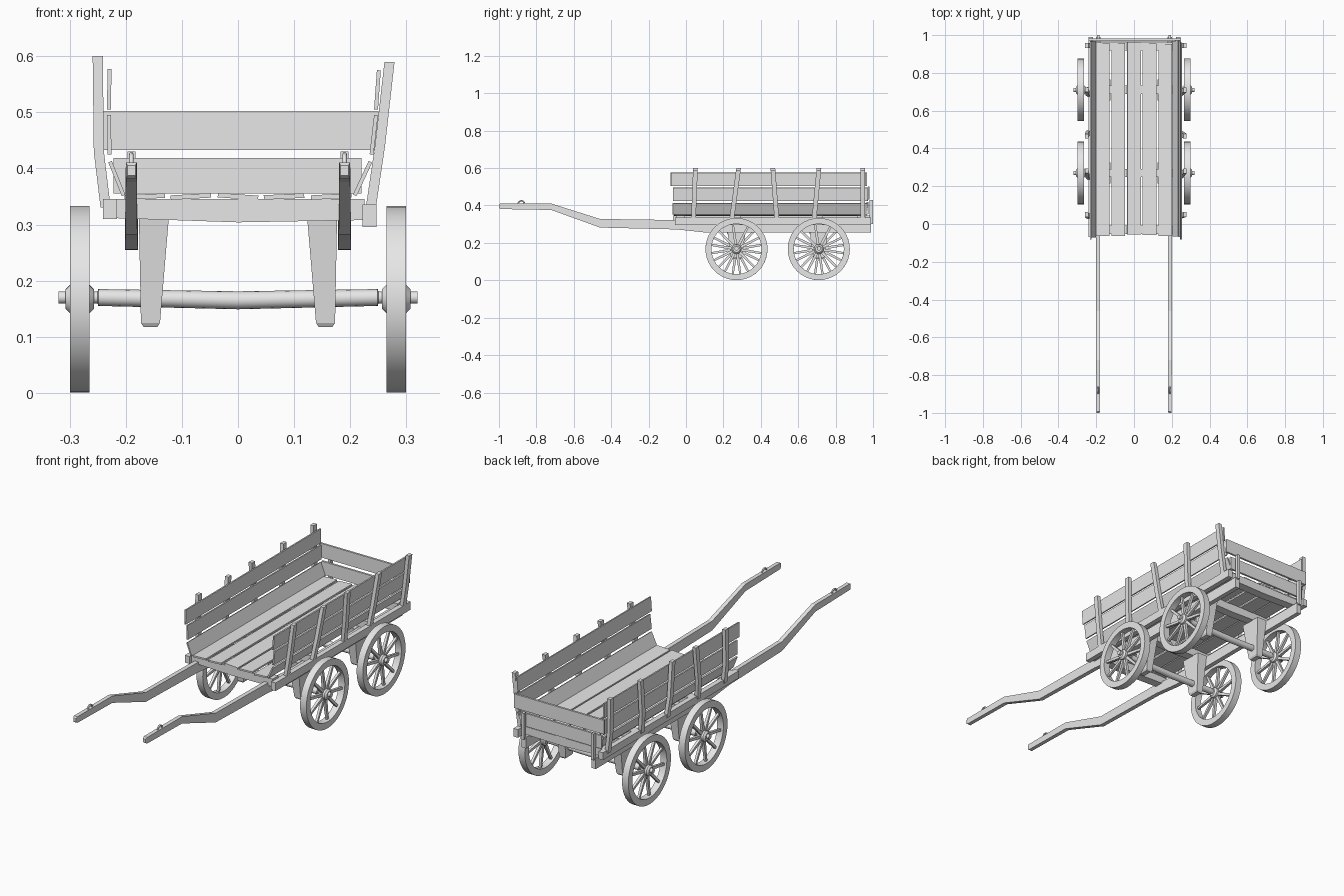
import bpy, bmesh, math, random
from mathutils import Vector, Matrix

random.seed(4)
cube = bpy.data.objects.get("Cube")
if cube:
    bpy.data.objects.remove(cube, do_unlink=True)

wood = bpy.data.materials.new("pale_grey")
wood.use_nodes = True
GREY = (0.8, 0.8, 0.8, 1)
wood.diffuse_color = GREY
wood.node_tree.nodes["Principled BSDF"].inputs["Base Color"].default_value = GREY


def loft(bm, rings, closed=False):
    """Skin a row of matching rings; cap the ends unless closed."""
    rows = [[bm.verts.new(p) for p in ring] for ring in rings]
    n = len(rows[0])
    pairs = list(zip(rows, rows[1:]))
    if closed:
        pairs.append((rows[-1], rows[0]))
    else:
        bm.faces.new(rows[0])
        bm.faces.new(rows[-1])
    for a, b in pairs:
        for i in range(n):
            j = (i + 1) % n
            bm.faces.new((a[i], a[j], b[j], b[i]))


def finish(name, bm, smooth=False):
    bmesh.ops.recalc_face_normals(bm, faces=bm.faces)
    mesh = bpy.data.meshes.new(name)
    bm.to_mesh(mesh)
    bm.free()
    mesh.materials.append(wood)
    ob = bpy.data.objects.new(name, mesh)
    bpy.context.collection.objects.link(ob)
    if smooth:
        bpy.ops.object.select_all(action='DESELECT')
        ob.select_set(True)
        bpy.context.view_layer.objects.active = ob
        bpy.ops.object.shade_smooth_by_angle(angle=math.radians(35))
    return ob


def solid(name, rings, smooth=False):
    bm = bmesh.new()
    loft(bm, rings)
    return finish(name, bm, smooth)


def rect_z(x, y, z, w, d):
    return [(x + sx * w / 2, y + sy * d / 2, z)
            for sx, sy in ((-1, -1), (1, -1), (1, 1), (-1, 1))]


def rect_y(x, y, z, w, h):
    return [(x + sx * w / 2, y, z + sz * h / 2)
            for sx, sz in ((-1, -1), (1, -1), (1, 1), (-1, 1))]


def box(name, x, y, z):
    return solid(name, [rect_z(sum(x) / 2, sum(y) / 2, h, x[1] - x[0], y[1] - y[0]) for h in z])


def circle_x(x, z, r, n=16):
    return [(x, r * math.cos(2 * math.pi * i / n), z + r * math.sin(2 * math.pi * i / n))
            for i in range(n)]


def slat(name, a, b, thick, y0, y1):
    """Long board whose cross-section runs from a to b in x and z."""
    a, b = Vector(a), Vector(b)
    n = (b - a).orthogonal().normalized() * thick / 2
    section = (a - n, b - n, b + n, a + n)
    return solid(name, [[(p.x, y, p.y) for p in section] for y in (y0, y1)])


# Spoked wheel, built once and shared
AXLE_Z, R = 0.167, 0.166
bm = bmesh.new()
rim = [(-0.017, 0.134), (0.017, 0.134), (0.017, R), (-0.017, R)]
loft(bm, [[(x, r * math.cos(t), r * math.sin(t)) for x, r in rim]
          for t in (2 * math.pi * i / 40 for i in range(40))], closed=True)
loft(bm, [circle_x(x, 0, r) for x, r in
          ((-0.025, 0.018), (-0.017, 0.026), (0.017, 0.026), (0.025, 0.018))])
SPOKES = 10
for i in range(SPOKES):
    turn = Matrix.Rotation(2 * math.pi * i / SPOKES, 3, 'X')
    loft(bm, [[turn @ Vector(p) for p in rect_z(0, 0, z, w, w)]
              for z, w in ((0.015, 0.015), (0.138, 0.011))])
wheel = finish("wheel", bm, smooth=True)
wheel_mesh = wheel.data
bpy.data.objects.remove(wheel)

for label, y in (("front", 0.27), ("rear", 0.71)):
    for side, s in (("left", 1), ("right", -1)):
        ob = bpy.data.objects.new(f"{label}_{side}_wheel", wheel_mesh)
        ob.location = (s * 0.282, y, AXLE_Z)
        ob.rotation_euler.x = s * 0.15
        bpy.context.collection.objects.link(ob)
        # Tapered bracket that carries the axle
        solid(f"{label}_{side}_bracket",
              [rect_z(s * x, y, z, w, d) for x, z, w, d in
               ((0.156, 0.117, 0.024, 0.05), (0.156, 0.125, 0.034, 0.06),
                (0.15, 0.31, 0.053, 0.11))])
    # Axle, slightly bowed in the middle, with thinner ends
    axle = solid(f"{label}_axle",
                 [circle_x(x, z, r) for x, z, r in
                  ((-0.32, 0, 0.011), (-0.25, 0, 0.011), (-0.249, 0, 0.015),
                   (0, -0.005, 0.016),
                   (0.249, 0, 0.015), (0.25, 0, 0.011), (0.32, 0, 0.011))], smooth=True)
    axle.location = (0, y, 0.17)

# Pull shafts that continue under the bed, with a rope ring on each
for side, s in (("left", 1), ("right", -1)):
    solid(f"{side}_shaft",
          [rect_y(s * 0.19, y, z, w, h) for y, z, w, h in
           ((-1, 0.396, 0.014, 0.018), (-0.992, 0.396, 0.019, 0.03),
            (-0.72, 0.393, 0.02, 0.034), (-0.46, 0.305, 0.021, 0.046),
            (-0.05, 0.297, 0.022, 0.05), (0.1, 0.283, 0.023, 0.054),
            (0.99, 0.282, 0.023, 0.054))])
    bpy.ops.mesh.primitive_torus_add(
        major_segments=16, minor_segments=8, major_radius=0.017, minor_radius=0.004,
        location=(s * 0.19, -0.88, 0.408), rotation=(0, math.pi / 2, 0))
    ring = bpy.context.object
    ring.name = f"{side}_rope_ring"
    ring.data.materials.append(wood)
    bpy.ops.object.shade_smooth_by_angle(angle=math.radians(60))
    # Tailgate post
    box(f"{side}_tailgate_post", (s * 0.19 - 0.007, s * 0.19 + 0.007), (0.982, 1), (0.3, 0.43))

# Bed frame: side rails and cross beams
box("left_rail", (0.222, 0.247), (-0.06, 0.99), (0.296, 0.336))
box("right_rail", (-0.241, -0.216), (-0.07, 0.99), (0.31, 0.346))
for i, y in enumerate((-0.03, 0.27, 0.71, 0.94)):
    solid(f"cross_beam_{i + 1}",
          [[(x, y - 0.022, z), (x, y + 0.022, z), (x, y + 0.022, 0.346), (x, y - 0.022, 0.346)]
           for x, z in ((-0.235, 0.312), (0, 0.304), (0.225, 0.308))])

# Floor planks
for i, x in enumerate((-0.166, -0.084, 0, 0.082, 0.166)):
    tilt = random.uniform(-0.003, 0.003)
    slat(f"floor_plank_{i + 1}", (x - 0.036, 0.35 + tilt), (x + 0.036, 0.35 - tilt), 0.008,
         random.uniform(-0.064, -0.052), random.uniform(0.95, 0.968))

# Side boards: the lowest flares out, the upper two stand up
boards = {
    "left": (((0.208, 0.352), (0.236, 0.412)), ((0.238, 0.425), (0.246, 0.495)),
             ((0.246, 0.505), (0.251, 0.575))),
    "right": (((-0.204, 0.352), (-0.228, 0.412)), ((-0.229, 0.425), (-0.23, 0.495)),
              ((-0.23, 0.505), (-0.229, 0.577)))}
for side, rows in boards.items():
    for i, (a, b) in enumerate(rows):
        slat(f"{side}_side_board_{i + 1}", a, b, 0.007,
             random.uniform(-0.085, -0.065), random.uniform(0.955, 0.975))

# Upright staves outside the boards, each leaning a little
bends = {"left": ((0.236, 0.325), (0.253, 0.44), (0.27, 0.59)),
         "right": ((-0.236, 0.33), (-0.248, 0.43), (-0.25, 0.6))}
stave_feet = ((0.04, 0.01), (0.245, 0.035), (0.485, -0.02), (0.685, 0.025), (0.945, 0))
for side, bend in bends.items():
    for i, (foot, lean) in enumerate(stave_feet):
        solid(f"{side}_stave_{i + 1}",
              [rect_z(x, foot + lean * (z - 0.33) / 0.26, z, 0.018, 0.025) for x, z in bend])

# Tailgate boards
box("tailgate_lower_board", (-0.222, 0.22), (0.966, 0.976), (0.355, 0.419))
box("tailgate_upper_board", (-0.24, 0.25), (0.972, 0.982), (0.433, 0.502))
